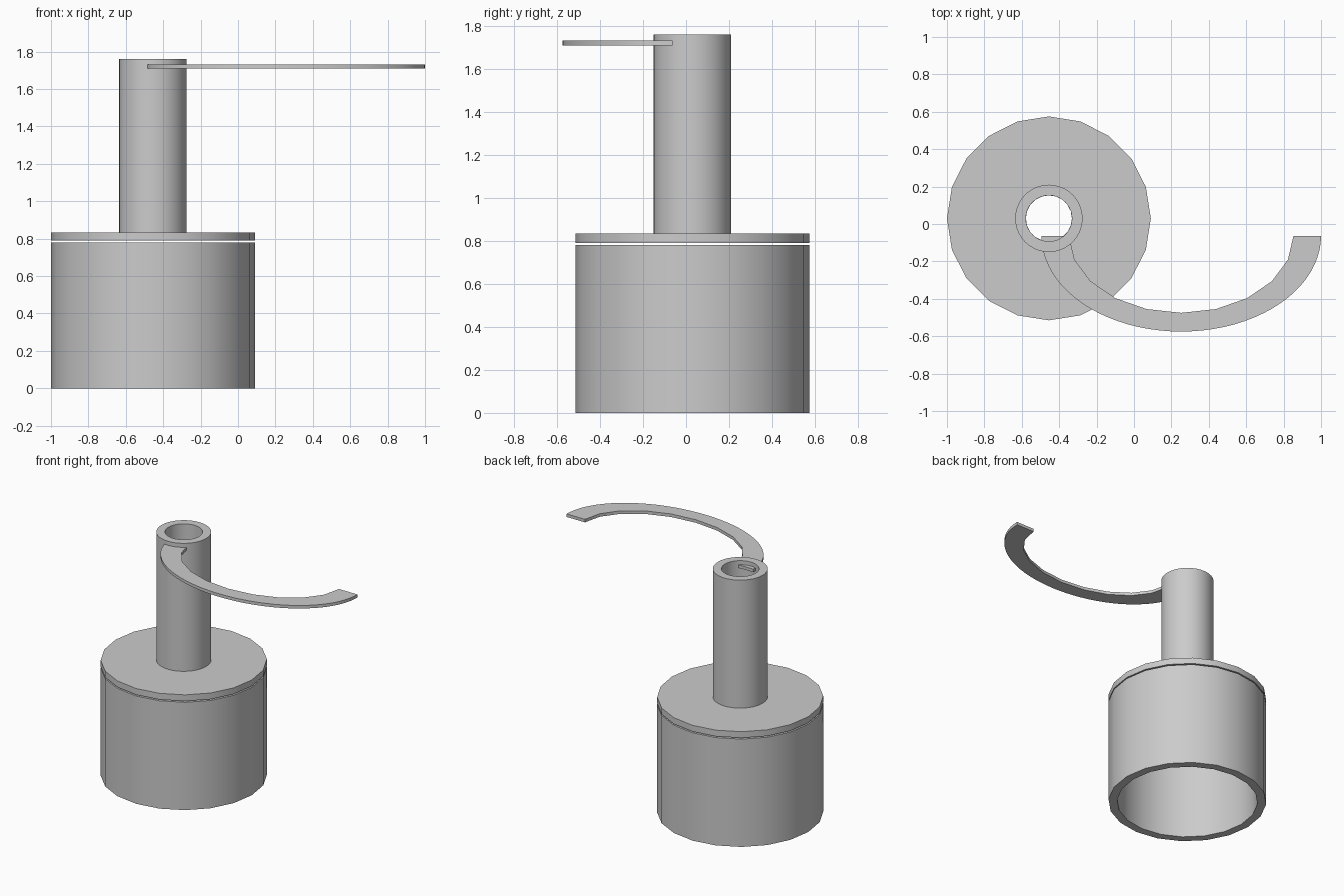
import bpy, bmesh
from math import sin, cos, pi, radians

default = bpy.data.objects.get("Cube")
if default:
    bpy.data.objects.remove(default, do_unlink=True)

# Single plain grey
grey = bpy.data.materials.new("plain_grey")
grey.use_nodes = True
colour = (0.6, 0.6, 0.6, 1)
grey.diffuse_color = colour
grey.node_tree.nodes["Principled BSDF"].inputs["Base Color"].default_value = colour

AXIS_X, AXIS_Y = -0.455, 0.03


def finish(name, bm):
    bmesh.ops.recalc_face_normals(bm, faces=bm.faces)
    mesh = bpy.data.meshes.new(name)
    bm.to_mesh(mesh)
    bm.free()
    mesh.materials.append(grey)
    obj = bpy.data.objects.new(name, mesh)
    bpy.context.collection.objects.link(obj)
    bpy.ops.object.select_all(action="DESELECT")
    obj.select_set(True)
    bpy.context.view_layer.objects.active = obj
    bpy.ops.object.shade_smooth_by_angle(angle=radians(30))
    return obj


def ring(name, outer, inner, bottom, top, sides):
    """Hollow cylinder around the main axis."""
    bm = bmesh.new()
    section = [(outer, bottom), (outer, top), (inner, top), (inner, bottom)]
    loops = []
    for i in range(sides):
        a = 2 * pi * i / sides
        loops.append([bm.verts.new((AXIS_X + r * cos(a), AXIS_Y + r * sin(a), z))
                      for r, z in section])
    for i, here in enumerate(loops):
        there = loops[(i + 1) % sides]
        for k in range(4):
            j = (k + 1) % 4
            bm.faces.new((here[k], there[k], there[j], here[j]))
    return finish(name, bm)


# Open cup, lid with a narrow gap below it, and the upright tube
ring("cup", 0.545, 0.485, 0, 0.78, 20)
ring("lid", 0.545, 0.123, 0.789, 0.834, 20)
ring("tube", 0.18, 0.123, 0.834, 1.76, 40)


def half_ellipse(rx, ry, steps):
    return [(0.2525 + rx * cos(pi * i / steps), -0.063 - ry * sin(pi * i / steps))
            for i in range(steps + 1)]


# Flat curved arm: finely stepped outside edge, coarser inside edge
bm = bmesh.new()
outline = half_ellipse(0.7475, 0.512, 40) + half_ellipse(0.6, 0.412, 10)[::-1]
face = bm.faces.new([bm.verts.new((x, y, 1.709)) for x, y in outline])
raised = bmesh.ops.extrude_face_region(bm, geom=[face])["geom"]
bmesh.ops.translate(bm, vec=(0, 0, 0.022),
                    verts=[v for v in raised if isinstance(v, bmesh.types.BMVert)])
finish("curved_arm", bm)
